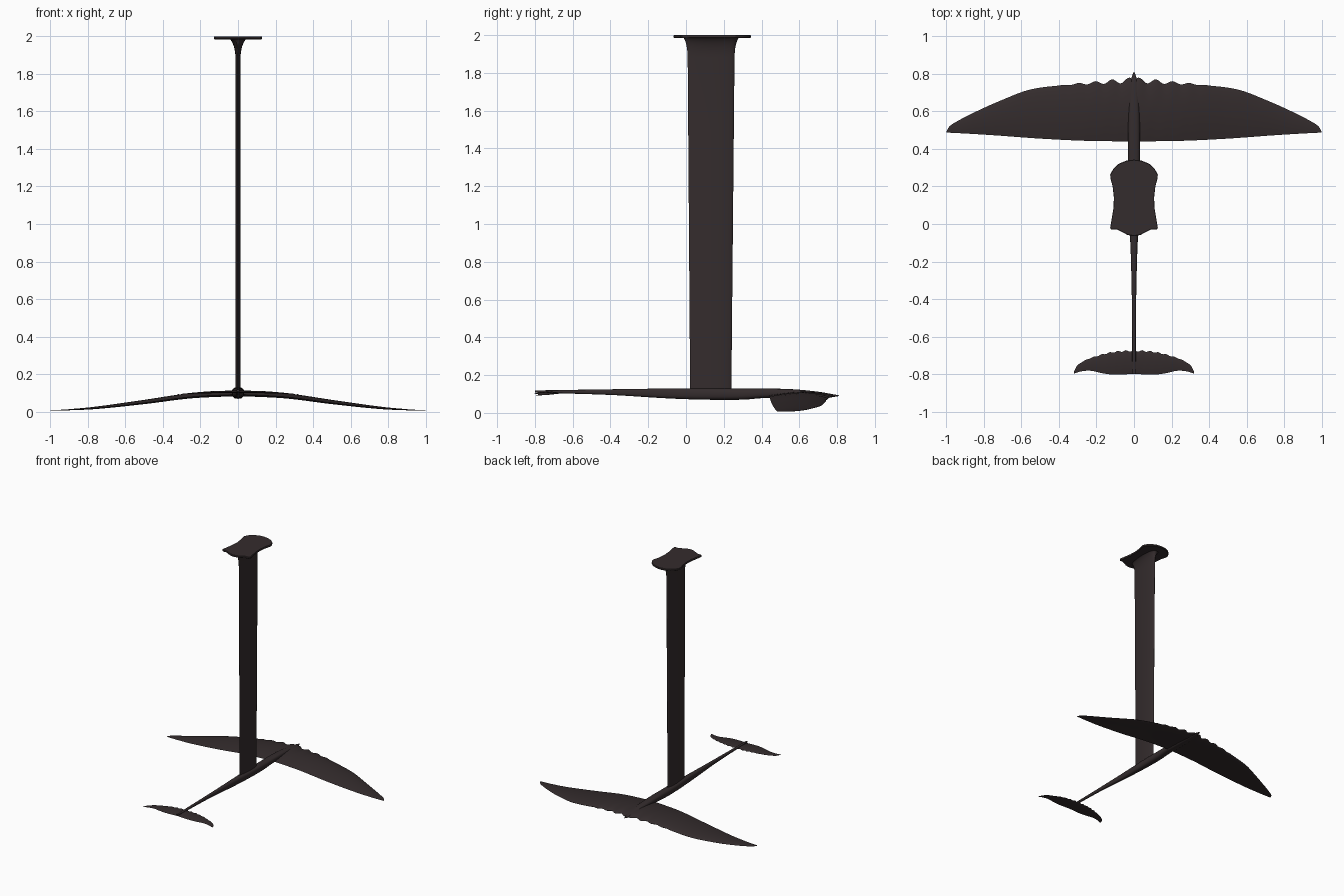
import bpy, bmesh, math
from mathutils import Vector

if "Cube" in bpy.data.objects:
    bpy.data.objects.remove(bpy.data.objects["Cube"])

carbon = bpy.data.materials.new("dark carbon")
carbon.use_nodes = True
carbon.diffuse_color = (0.034, 0.025, 0.026, 1)
carbon.node_tree.nodes["Principled BSDF"].inputs["Base Color"].default_value = (0.034, 0.025, 0.026, 1)


def curve(points, x):
    """Smooth interpolation through (x, value) points."""
    n = len(points) - 1
    if x <= points[0][0]:
        return points[0][1]
    if x >= points[n][0]:
        return points[n][1]

    def slope(k):
        a, b = points[max(k - 1, 0)], points[min(k + 1, n)]
        return (b[1] - a[1]) / (b[0] - a[0])

    i = max(k for k in range(n) if points[k][0] <= x)
    (x0, v0), (x1, v1) = points[i], points[i + 1]
    h = x1 - x0
    t = (x - x0) / h
    return (v0 * (1 + 2 * t) * (1 - t) ** 2 + slope(i) * h * t * (1 - t) ** 2
            + v1 * t * t * (3 - 2 * t) - slope(i + 1) * h * t * t * (1 - t))


def loft(name, rings, angle=40):
    """Skin a list of closed rings and cap both ends."""
    bm = bmesh.new()
    rows = [[bm.verts.new(p) for p in ring] for ring in rings]
    n = len(rows[0])
    for a, b in zip(rows, rows[1:]):
        for k in range(n):
            bm.faces.new((a[k], a[(k + 1) % n], b[(k + 1) % n], b[k]))
    bm.faces.new(rows[0][::-1])
    bm.faces.new(rows[-1])
    bmesh.ops.recalc_face_normals(bm, faces=bm.faces[:])
    mesh = bpy.data.meshes.new(name)
    bm.to_mesh(mesh)
    bm.free()
    mesh.materials.append(carbon)
    obj = bpy.data.objects.new(name, mesh)
    bpy.context.collection.objects.link(obj)
    bpy.ops.object.select_all(action="DESELECT")
    obj.select_set(True)
    bpy.context.view_layer.objects.active = obj
    bpy.ops.object.shade_smooth_by_angle(angle=math.radians(angle))
    return obj


def foil(lead, trail, thick, camber=0, steps=14):
    """Airfoil outline as (y, offset) pairs, round at the leading edge."""
    out = []
    for k in range(2 * steps):
        a = math.pi * k / steps
        t = (1 - math.cos(a)) / 2          # 0 at leading edge, 1 at trailing edge
        half = thick * 1.3 * math.sqrt(t) * (1 - t) + thick * 0.04 * t
        side = 1 if k <= steps else -1
        out.append((lead + (trail - lead) * t, side * half + 4 * camber * t * (1 - t)))
    return out


def wing(name, span, lead, trail, height, thick, camber, bump, pitch, fade, shift, sections):
    """Swept wing with a scalloped leading edge."""
    rings = []
    for i in range(-sections, sections + 1):
        x = span * math.sin(math.pi / 2 * i / sections) * 0.35 + span * i / sections * 0.65
        u = abs(x)
        wave = bump * max(0, 1 - u / fade) * math.cos(math.tau * (u - shift) / pitch)
        z = curve(height, u)
        scale = max(0.08, 1 - (u / span) ** 2)
        section = foil(curve(lead, u) + wave, curve(trail, u), thick * scale, camber * scale)
        rings.append([(x, y, z + dz) for y, dz in section])
    return loft(name, rings, 50)


# Main wing
wing("front_wing", 1.0,
     [(0, .767), (.2, .753), (.35, .742), (.55, .717), (.7, .662), (.85, .595),
      (.95, .543), (.985, .518), (1, .492)],
     [(0, .44), (.25, .443), (.5, .455), (.75, .473), (.95, .485), (1, .487)],
     [(0, .091), (.25, .078), (.5, .046), (.75, .018), (.9, .009), (1, .007)],
     .028, .009, .016, .09, .42, .027, 110)

# Stabilizer wing
wing("rear_wing", .32,
     [(0, -.675), (.1, -.681), (.2, -.704), (.27, -.731), (.305, -.758), (.32, -.787)],
     [(0, -.798), (.1, -.803), (.17, -.795), (.23, -.782), (.28, -.785), (.32, -.797)],
     [(0, .104), (.15, .102), (.32, .093)],
     .013, .002, .005, .043, .36, 0, 60)

# Fuselage: half width, top and bottom along its length
width = [(-.8, .009), (-.45, .011), (-.2, .016), (0, .024), (.2, .031), (.45, .032),
         (.62, .029), (.72, .022), (.78, .013), (.81, .002)]
top = [(-.8, .119), (-.4, .125), (0, .13), (.3, .13), (.55, .126), (.7, .112), (.81, .093)]
bottom = [(-.8, .107), (-.4, .095), (-.1, .077), (.1, .07), (.3, .07), (.42, .079),
          (.6, .078), (.75, .08), (.81, .089)]
rings = []
for i in range(81):
    y = -.8 + 1.61 * i / 80
    w, hi, lo = curve(width, y), curve(top, y), curve(bottom, y)
    ring = []
    for k in range(24):
        c, s = math.cos(math.tau * k / 24), math.sin(math.tau * k / 24)
        ring.append((w * math.copysign(abs(c) ** .75, c), y,
                     (hi + lo) / 2 + (hi - lo) / 2 * math.copysign(abs(s) ** .75, s)))
    rings.append(ring)
loft("fuselage", rings)

# Mast with a flared top
rings = []
for z in [.1, .5, 1, 1.5, 1.88] + [1.88 + .11 * math.sin(math.pi / 2 * k / 10) for k in range(1, 11)]:
    f = max(0, (z - 1.88) / .11)
    flare = 1 - math.sqrt(1 - min(f, 1) ** 2)
    grow = (z - .1) / 1.9
    section = foil(.24 + .018 * grow + .03 * flare, .022 - .014 * grow - .03 * flare, .026)
    ring = []
    for k, (y, d) in enumerate(section):
        a = math.sin(math.pi * k / 14)
        ring.append((d + .045 * flare * math.copysign(abs(a) ** .6, a), y, z))
    rings.append(ring)
loft("mast", rings)

# Mounting plate with waisted sides and curved ends
edge = [(0, .343), (.04, .338), (.08, .322), (.11, .295), (.127, .262), (.125, .242),
        (.114, .2), (.107, .14), (.11, .08), (.12, .02), (.127, -.022), (.12, -.03),
        (.09, -.03), (.065, -.042), (.035, -.058), (0, -.065)]
outline = edge + [(-x, y) for x, y in edge[-2:0:-1]]
middle = Vector((0, .14))
rings = []
for z, s in [(1.984, .98), (1.987, 1), (1.997, 1), (2.0, .985)]:
    pts = [middle + (Vector(p) - middle) * s for p in outline]
    rings.append([(p.x, p.y, z) for p in pts])
loft("mounting_plate", rings, 30)
